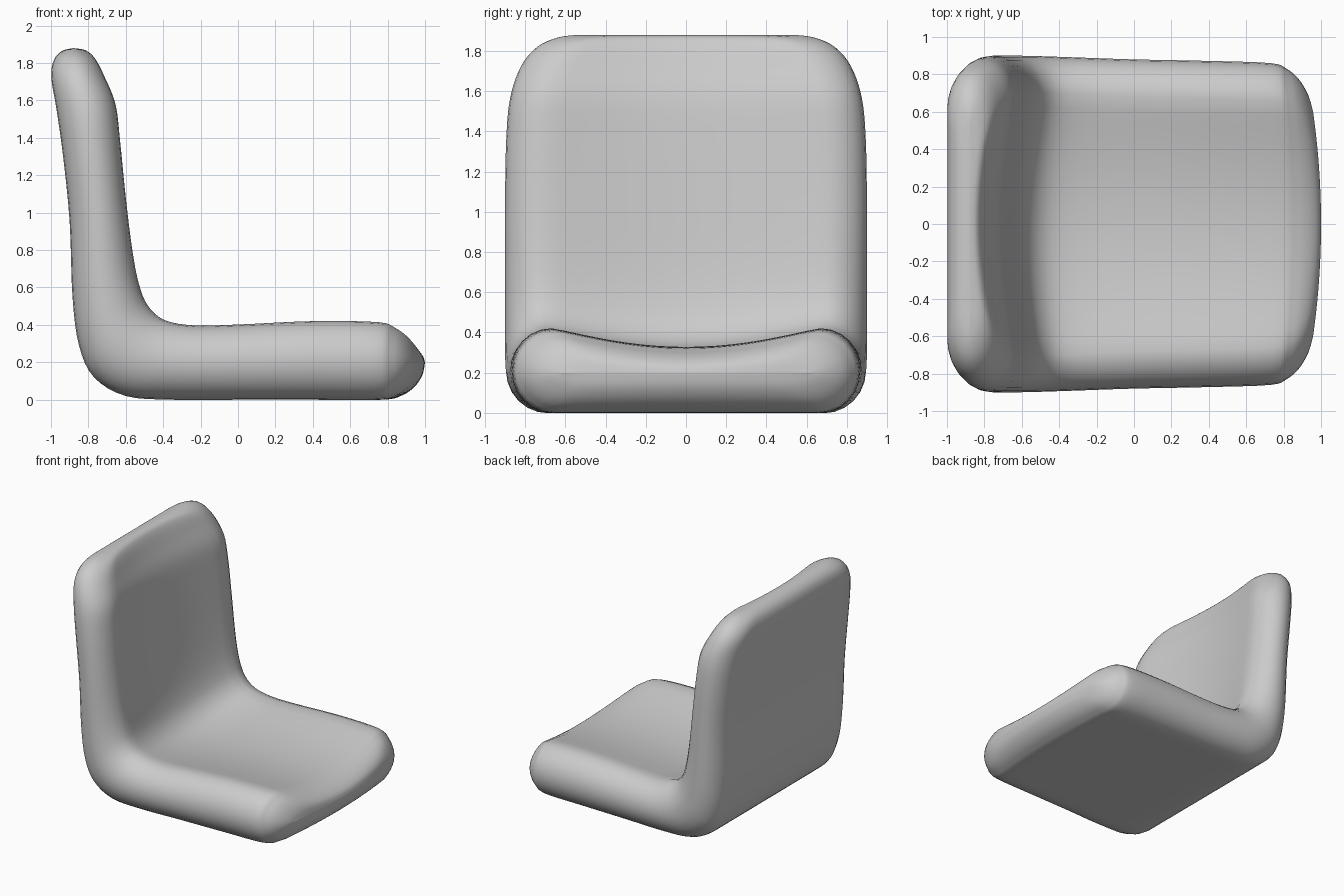
import bpy, bmesh, math
from mathutils import Vector

if "Cube" in bpy.data.objects:
    bpy.data.objects.remove(bpy.data.objects["Cube"])

# Stations from seat front to backrest top:
# underside/back point (x, z), cushion rim point (x, z), half width
STATIONS = [
    (1.0, .20, 1.0, .20, .60), (.985, .13, .985, .27, .69),
    (.94, .065, .94, .335, .775), (.87, .02, .87, .385, .83),
    (.77, 0, .77, .415, .86), (.4, 0, .4, .42, .872),
    (0, 0, 0, .402, .88), (-.35, 0, -.23, .397, .89),
    (-.6, .02, -.39, .425, .897), (-.77, .12, -.48, .50, .90),
    (-.85, .29, -.53, .62, .90), (-.885, .55, -.565, .80, .90),
    (-.90, .95, -.60, 1.08, .90), (-.935, 1.3, -.63, 1.38, .895),
    (-.97, 1.55, -.655, 1.58, .875), (-.998, 1.72, -.715, 1.73, .82),
    (-.985, 1.815, -.765, 1.825, .74), (-.94, 1.865, -.815, 1.868, .64),
    (-.88, 1.88, -.88, 1.88, .54),
]
EDGE = .2      # rounding of the side edges
DISH = .44     # hollow of the cushion relative to half thickness
STEPS, ARC, FLAT = 4, 12, 18


def spline(rows, steps):
    """Smooth interpolation through all rows."""
    out = []
    for i in range(len(rows) - 1):
        p0, p1 = rows[max(i - 1, 0)], rows[i]
        p2, p3 = rows[i + 1], rows[min(i + 2, len(rows) - 1)]
        for k in range(steps):
            t = k / steps
            out.append([.5 * (2*b + (c - a)*t + (2*a - 5*b + 4*c - d)*t*t
                              + (3*b - a - 3*c + d)*t**3)
                        for a, b, c, d in zip(p0, p1, p2, p3)])
    out.append(list(rows[-1]))
    return out


def section(half_width):
    """Closed loop of (y, t): t = -1 outer face, +1 cushion face."""
    core = half_width - EDGE
    loop = []
    for i in range(FLAT):
        loop.append((core * (2 * i / FLAT - 1), -1))
    for i in range(ARC):
        a = -math.pi / 2 + math.pi * i / ARC
        loop.append((core + EDGE * math.cos(a), math.sin(a)))
    for i in range(FLAT):
        q = 1 - 2 * i / FLAT
        loop.append((core * q, 1 - DISH * (1 - q * q) ** 1.2))
    for i in range(ARC):
        a = math.pi / 2 + math.pi * i / ARC
        loop.append((-core + EDGE * math.cos(a), math.sin(a)))
    return loop


# Seat shell: loft of the sections along the L-shaped path
bm = bmesh.new()
rings = []
for ox, oz, ix, iz, hw in spline(STATIONS, STEPS):
    o, n = Vector((ox, 0, oz)), Vector((ix, 0, iz))
    mid, half = (o + n) / 2, (n - o) / 2
    ring = []
    for y, t in section(hw):
        p = mid + half * t
        bow = .05 * max(0, (p.x - .3) / .7) ** 2 * (y / .65) ** 2
        ring.append(bm.verts.new((p.x - bow, y, p.z)))
    rings.append(ring)
for a, b in zip(rings, rings[1:]):
    for i in range(len(a)):
        j = (i + 1) % len(a)
        bm.faces.new((a[i], a[j], b[j], b[i]))
bmesh.ops.remove_doubles(bm, verts=bm.verts, dist=.0005)
bmesh.ops.recalc_face_normals(bm, faces=bm.faces)
for f in bm.faces:
    f.smooth = True
mesh = bpy.data.meshes.new("seat_shell")
bm.to_mesh(mesh)
bm.free()
bpy.context.collection.objects.link(bpy.data.objects.new("seat_shell", mesh))
